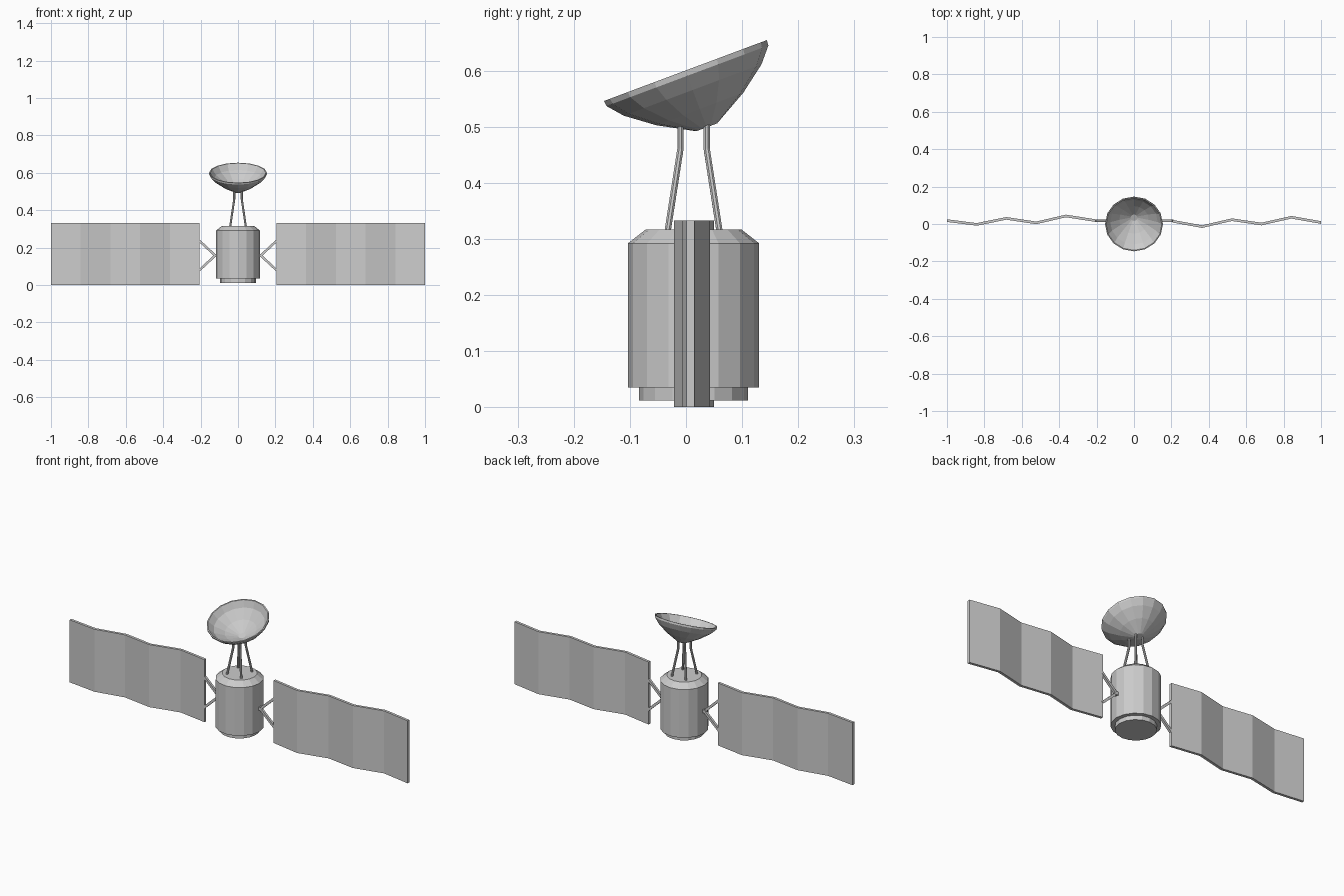
import bpy, bmesh, math
from mathutils import Vector, Matrix

if "Cube" in bpy.data.objects:
    bpy.data.objects.remove(bpy.data.objects["Cube"])

CY = 0.0135  # body axis offset in y


def finish(bm, name):
    bmesh.ops.recalc_face_normals(bm, faces=bm.faces)
    me = bpy.data.meshes.new(name)
    bm.to_mesh(me)
    bm.free()
    ob = bpy.data.objects.new(name, me)
    bpy.context.collection.objects.link(ob)
    return ob


def lathe(name, profile, n=16):
    """Revolve (radius, z) points into a solid with flat end caps."""
    bm = bmesh.new()
    rings = [[bm.verts.new((r * math.cos(2 * math.pi * i / n),
                            r * math.sin(2 * math.pi * i / n), z)) for i in range(n)]
             for r, z in profile]
    for a, b in zip(rings, rings[1:]):
        for i in range(n):
            j = (i + 1) % n
            bm.faces.new((a[i], a[j], b[j], b[i]))
    bm.faces.new(rings[0])
    bm.faces.new(rings[-1])
    return finish(bm, name)


def rod(name, points, radius, sides):
    """Bent tube along a few points, made as a bevelled curve turned into a mesh-like tube."""
    bm = bmesh.new()
    pts = [Vector(p) for p in points]
    rings = []
    for k, p in enumerate(pts):
        d = (pts[min(k + 1, len(pts) - 1)] - pts[max(k - 1, 0)]).normalized()
        u = d.cross(Vector((0, 1, 0))).normalized()
        v = d.cross(u)
        ring = []
        for i in range(sides):
            t = 2 * math.pi * (i + 0.5) / sides
            ring.append(bm.verts.new(p + radius * (math.cos(t) * u + math.sin(t) * v)))
        rings.append(ring)
    for a, b in zip(rings, rings[1:]):
        for i in range(sides):
            j = (i + 1) % sides
            bm.faces.new((a[i], a[j], b[j], b[i]))
    bm.faces.new(rings[0])
    bm.faces.new(rings[-1])
    return finish(bm, name)


def folded_panel(name, x0, x1, ys, height, t):
    """Zigzag solar panel: folded outline in plan, extruded upwards."""
    bm = bmesh.new()
    n = len(ys) - 1
    cols = []
    for i, y in enumerate(ys):
        x = x0 + (x1 - x0) * i / n
        cols.append([bm.verts.new((x, y + dy, z)) for dy, z in
                     ((-t / 2, 0), (t / 2, 0), (t / 2, height), (-t / 2, height))])
    for a, b in zip(cols, cols[1:]):
        for i in range(4):
            j = (i + 1) % 4
            bm.faces.new((a[i], a[j], b[j], b[i]))
    bm.faces.new(cols[0])
    bm.faces.new(cols[-1])
    return finish(bm, name)


# Main body: base ring, drum and chamfered top
body = lathe("body", [(0.097, 0.012), (0.097, 0.035), (0.117, 0.035),
                      (0.117, 0.292), (0.085, 0.317)])
body.location.y = CY

# Tilted dish: inner bowl, rim and outer bowl
dish = lathe("dish", [(0.018, -0.099), (0.079, -0.066), (0.127, -0.031), (0.149, 0),
                      (0.155, 0), (0.154, -0.010), (0.131, -0.037),
                      (0.083, -0.073), (0.02, -0.108)])
dish.matrix_world = Matrix.Translation((0, -0.001, 0.6)) @ Matrix.Rotation(math.radians(20.5), 4, 'X')

# Four bent legs under the dish
for sx in (-1, 1):
    for sy in (-1, 1):
        rod("dish_leg", [(sx * 0.042, CY + sy * 0.0465, 0.312),
                         (sx * 0.020, CY + sy * 0.0235, 0.46),
                         (sx * 0.020, CY + sy * 0.0235, 0.503)], 0.006, 8)

# Solar panels, each a sheet with five folds
folded_panel("right_solar_panel", 0.205, 1.0,
             [0.015, -0.014, 0.023, 0.0, 0.036, 0.008], 0.333, 0.014)
folded_panel("left_solar_panel", -1.0, -0.205,
             [0.018, -0.002, 0.03, 0.006, 0.043, 0.018], 0.333, 0.014)

# Forked panel arms with a short hub on the body
for sx in (-1, 1):
    y = 0.017
    rod("arm_hub", [(sx * 0.105, y, 0.158), (sx * 0.132, y, 0.158)], 0.012, 4)
    for sz in (-1, 1):
        rod("panel_arm", [(sx * 0.122, y, 0.158), (sx * 0.208, y, 0.158 + sz * 0.080)],
            0.009, 4)
